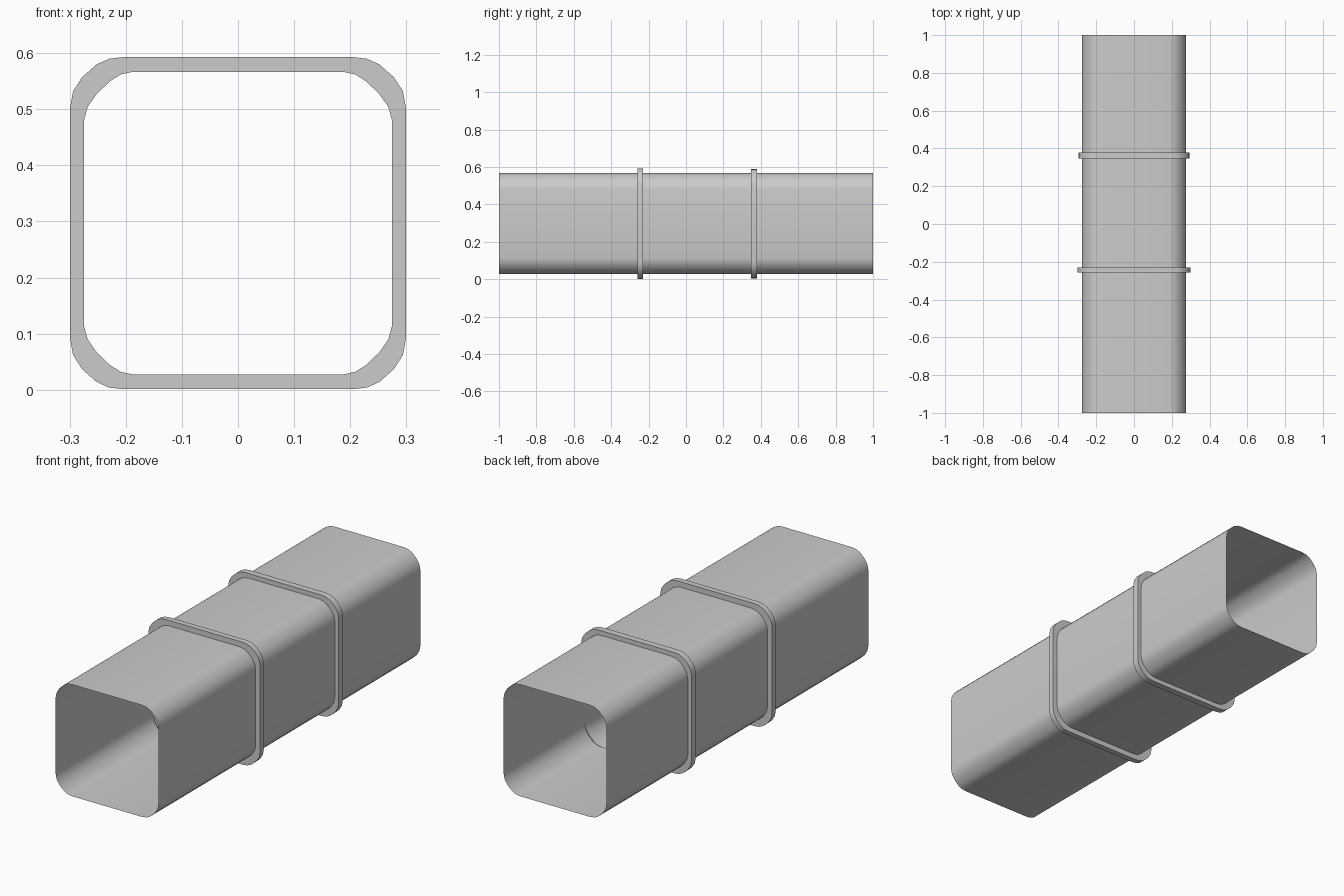
import bpy, bmesh, math

if "Cube" in bpy.data.objects:
    bpy.data.objects.remove(bpy.data.objects["Cube"])

ZC = 0.297  # height of the duct axis
# One rounded corner (x, height above axis), going from side to top
OUTER = [(0.299, 0.207), (0.294, 0.235), (0.278, 0.260), (0.252, 0.283), (0.230, 0.293), (0.204, 0.296)]
DUCT = [(0.275, 0.183), (0.270, 0.209), (0.255, 0.233), (0.231, 0.256), (0.211, 0.266), (0.188, 0.270)]
# Collar bore cuts the corners slightly tighter than the duct
BORE = [(0.2745, 0.183), (0.268, 0.207), (0.252, 0.230), (0.228, 0.253), (0.209, 0.265), (0.188, 0.2695)]


def outline(corner, s=1.0):
    """Mirror one corner into the full closed section."""
    q1 = [(x * s, z * s) for x, z in corner]
    half = q1 + [(-x, z) for x, z in reversed(q1)]
    return half + [(-x, -z) for x, z in half]


def loft(name, rings, closed, angle):
    """Bridge consecutive (section, y) rings with quads."""
    bm = bmesh.new()
    loops = [[bm.verts.new((x, y, z + ZC)) for x, z in sec] for sec, y in rings]
    n = len(loops[0])
    for k in range(len(loops) if closed else len(loops) - 1):
        a, b = loops[k], loops[(k + 1) % len(loops)]
        for i in range(n):
            j = (i + 1) % n
            bm.faces.new((a[i], a[j], b[j], b[i]))
    bmesh.ops.recalc_face_normals(bm, faces=bm.faces)
    mesh = bpy.data.meshes.new(name)
    bm.to_mesh(mesh)
    bm.free()
    ob = bpy.data.objects.new(name, mesh)
    bpy.context.collection.objects.link(ob)
    bpy.ops.object.select_all(action='DESELECT')
    ob.select_set(True)
    bpy.context.view_layer.objects.active = ob
    bpy.ops.object.shade_smooth_by_angle(angle=math.radians(angle))
    return ob


# Thin open-ended duct
duct = outline(DUCT)
loft("duct_shell", [(duct, -1.0), (duct, 1.0)], False, 40)

# Two raised joint collars; the rear one is slightly smaller
for name, y0, y1, s in (("front_collar", -0.258, -0.230, 1.0), ("rear_collar", 0.347, 0.379, 0.987)):
    out, bore = outline(OUTER, s), outline(BORE)
    loft(name, [(out, y0), (out, y1), (bore, y1), (bore, y0)], True, 30)
